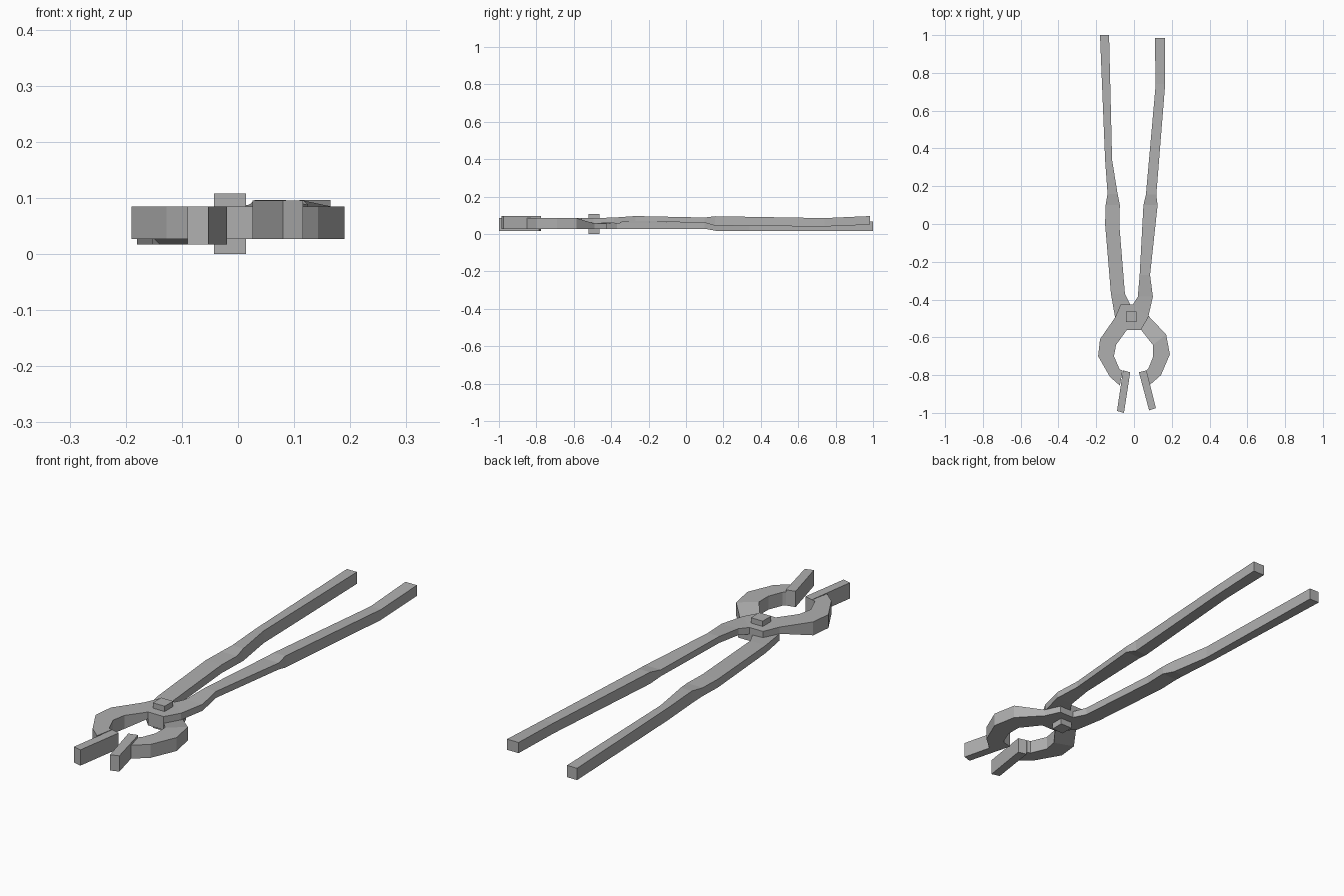
import bpy
import bmesh

default_cube = bpy.data.objects.get("Cube")
if default_cube:
    bpy.data.objects.remove(default_cube, do_unlink=True)

# Plain forged steel for every part
steel = bpy.data.materials.new("grey steel")
steel.use_nodes = True
steel_colour = (0.43, 0.43, 0.43, 1)
steel.diffuse_color = steel_colour
steel.node_tree.nodes["Principled BSDF"].inputs["Base Color"].default_value = steel_colour


def loft(name, stations):
    """Sweep a rectangular bar through stations: (outer xy, inner xy, (bottom, top))."""
    bm = bmesh.new()
    rings = []
    for (ax, ay), (bx, by), (bottom, top) in stations:
        corners = ((ax, ay, bottom), (bx, by, bottom), (bx, by, top), (ax, ay, top))
        rings.append([bm.verts.new(corner) for corner in corners])
    for ring, following in zip(rings, rings[1:]):
        for i in range(4):
            j = (i + 1) % 4
            bm.faces.new((ring[i], ring[j], following[j], following[i]))
    bm.faces.new(rings[0])
    bm.faces.new(rings[-1])
    bmesh.ops.recalc_face_normals(bm, faces=bm.faces)
    mesh = bpy.data.meshes.new(name)
    bm.to_mesh(mesh)
    bm.free()
    mesh.materials.append(steel)
    part = bpy.data.objects.new(name, mesh)
    bpy.context.collection.objects.link(part)
    return part


# Height ranges shared by the two arms
full = (.027, .085)
upper = (.056, .085)
lower = (.027, .056)

# Arm whose jaw is on the right and which crosses above the other
loft("upper_arm", [
    ((-.075, -.855), (-.06, -.775), full),
    ((-.127, -.81), (-.076, -.77), full),
    ((-.19, -.70), (-.106, -.70), full),
    ((-.18, -.61), (-.095, -.64), full),
    ((-.10, -.495), (-.037, -.56), upper),
    ((-.07, -.425), (.037, -.56), upper),
    ((-.005, -.425), (.075, -.495), upper),
    ((.02, -.385), (.10, -.385), (.06, .088)),
    ((.03, -.27), (.085, -.27), (.068, .096)),
    ((.05, .10), (.125, .10), (.06, .088)),
    ((.063, .155), (.118, .155), (.045, .095)),
    ((.115, .74), (.165, .74), (.04, .085)),
    ((.11, .985), (.165, .985), (.05, .096)),
])

# Arm whose jaw is on the left and which crosses below
loft("lower_arm", [
    ((.08, -.855), (.065, -.775), full),
    ((.143, -.80), (.076, -.765), full),
    ((.19, -.69), (.10, -.705), full),
    ((.17, -.585), (.10, -.64), full),
    ((.08, -.49), (.037, -.56), lower),
    ((.05, -.425), (-.037, -.56), lower),
    ((-.02, -.425), (-.10, -.495), lower),
    ((-.048, -.37), (-.122, -.37), (.027, .06)),
    ((-.078, 0), (-.153, 0), (.028, .064)),
    ((-.075, .10), (-.15, .10), (.028, .064)),
    ((-.087, .16), (-.14, .16), (.017, .07)),
    ((-.116, .34), (-.153, .34), (.017, .07)),
    ((-.132, 1), (-.18, 1), (.017, .068)),
])

# Straight gripping bars on the ends of the jaws
right_bar = (.017, .085)
left_bar = (.027, .095)
loft("right_jaw_tip", [
    ((-.09, -.99), (-.053, -1), right_bar),
    ((-.058, -.775), (-.02, -.785), right_bar),
])
loft("left_jaw_tip", [
    ((.116, -.975), (.08, -.987), left_bar),
    ((.066, -.775), (.026, -.785), left_bar),
])

# Square rivet through both arms
rivet_height = (0, .108)
loft("pivot_rivet", [
    ((-.043, -.52), (.014, -.52), rivet_height),
    ((-.043, -.462), (.014, -.462), rivet_height),
])
